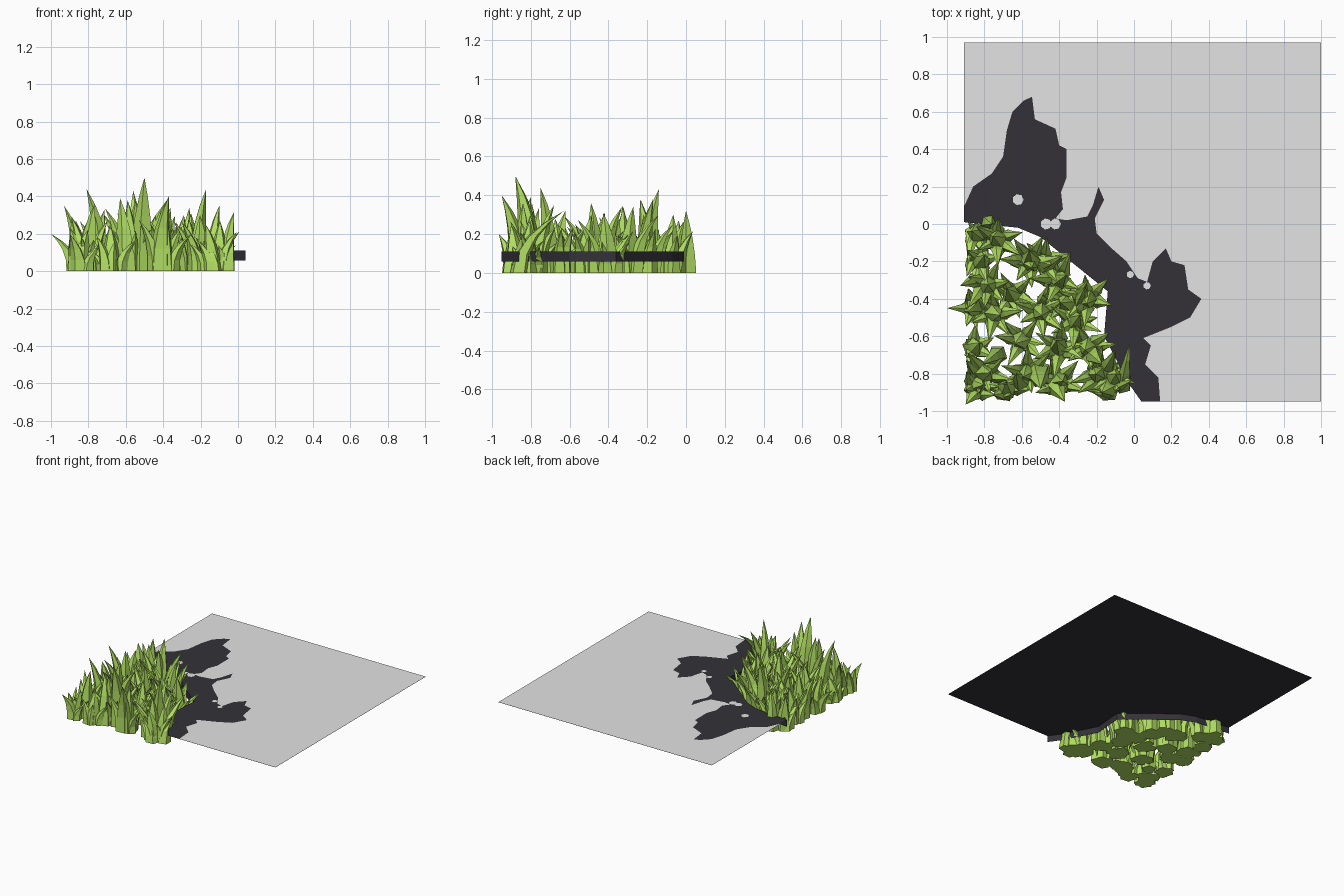
import bpy, bmesh, math, random
from mathutils import Vector

if "Cube" in bpy.data.objects:
    bpy.data.objects.remove(bpy.data.objects["Cube"])

random.seed(7)
TOP, LOW = 0.112, 0.058


def material(name, rgb):
    m = bpy.data.materials.new(name)
    m.diffuse_color = (*rgb, 1)
    m.use_nodes = True
    m.node_tree.nodes["Principled BSDF"].inputs["Base Color"].default_value = m.diffuse_color
    return m


green = material("grass green", (0.44, 0.73, 0.125))
grey = material("light grey", (0.77, 0.77, 0.77))
dark = material("charcoal", (0.033, 0.031, 0.038))


def finish(bm, name, mat):
    me = bpy.data.meshes.new(name)
    bm.to_mesh(me)
    bm.free()
    ob = bpy.data.objects.new(name, me)
    bpy.context.collection.objects.link(ob)
    me.materials.append(mat)
    return ob


def sheet(name, pts, z, mat):
    bm = bmesh.new()
    f = bm.faces.new([bm.verts.new((x, y, z)) for x, y in pts])
    f.normal_update()
    bmesh.ops.triangulate(bm, faces=[f], ngon_method='EAR_CLIP')
    return finish(bm, name, mat)


# Ground sheet with its front left corner cut away
cut = [(-.91, .01), (-.62, -.02), (-.5, -.07), (-.14, -.36),
       (-.16, -.6), (-.03, -.85), (.04, -.95)]
corners = [(1, -.95), (1, .97), (-.91, .97)]
# Ragged border between the dark patch and the light ground
patch = [(-.91, .09), (-.86, .2), (-.76, .27), (-.7, .36), (-.68, .5), (-.65, .6),
         (-.59, .66), (-.545, .68), (-.53, .56), (-.42, .51), (-.4, .42), (-.36, .4),
         (-.36, .25), (-.39, .17), (-.38, .08), (-.42, .03), (-.36, .02), (-.25, .04),
         (-.22, .1), (-.19, .2), (-.16, .13), (-.21, .03), (-.2, -.05), (-.12, -.13),
         (-.04, -.2), (.02, -.29), (.07, -.31), (.1, -.2), (.17, -.13), (.2, -.2),
         (.27, -.22), (.29, -.35), (.36, -.4), (.3, -.5), (.2, -.55), (.05, -.61),
         (.09, -.65), (.06, -.75), (.13, -.82), (.14, -.95)]
sheet("light_ground", patch + corners, TOP, grey)
sheet("dark_ground", cut + patch[::-1], TOP, dark)
sheet("ground_underside", (cut + corners)[::-1], TOP - .002, dark)

# Light speckles in the dark patch
for i, (x, y, r) in enumerate([(-.62, .13, .03), (-.47, .0, .03), (-.42, .0, .03),
                               (-.02, -.27, .02), (.07, -.33, .02)]):
    ring = [(x + r * math.cos(a * math.tau / 7), y + r * math.sin(a * math.tau / 7))
            for a in range(7)]
    sheet(f"ground_speckle_{i}", ring, TOP + .002, grey)

# Short wall hanging below the cut edge
bm = bmesh.new()
rows = [[bm.verts.new((x, y, z)) for x, y in cut] for z in (LOW, TOP - .002)]
for i in range(len(cut) - 1):
    bm.faces.new([rows[0][i], rows[0][i + 1], rows[1][i + 1], rows[1][i]])
finish(bm, "cut_edge_wall", dark)


def blade(bm, base, tip, radius, sides=5):
    """Tapering faceted blade that curves out from base to tip."""
    base, tip = Vector(base), Vector(tip)
    turn = random.uniform(0, math.tau)
    lean = Vector((tip.x - base.x, tip.y - base.y, 0))
    rings = []
    for t, w in ((0, 1), (.3, .85), (.58, .6), (.8, .33)):
        c = base + lean * t ** 2.2
        c.z = tip.z * t
        rings.append([bm.verts.new((c.x + radius * w * math.cos(turn + k * math.tau / sides),
                                    c.y + radius * w * math.sin(turn + k * math.tau / sides),
                                    c.z)) for k in range(sides)])
    end = bm.verts.new(tip)
    bm.faces.new(rings[0][::-1])
    for lo, hi in zip(rings, rings[1:]):
        for k in range(sides):
            n = (k + 1) % sides
            bm.faces.new([lo[k], lo[n], hi[n], hi[k]])
    for k in range(sides):
        bm.faces.new([rings[-1][k], rings[-1][(k + 1) % sides], end])


def clamp(v, lo, hi):
    return max(lo, min(hi, v))


def in_gap(x, y):
    """True inside the cut-away corner of the ground."""
    poly, hit = cut + [(-.95, -.97), (-.95, .01)], False
    for (ax, ay), (bx, by) in zip(poly, poly[1:] + poly[:1]):
        if (ay > y) != (by > y) and x < ax + (y - ay) * (bx - ax) / (by - ay):
            hit = not hit
    return hit


def pull_in(x, y, margin):
    """Slide a point toward the middle of the grass until it clears the cut edge."""
    for _ in range(40):
        if in_gap(x + margin, y + margin):
            break
        x, y = x + (-.55 - x) * .04, y + (-.6 - y) * .04
    return x, y


# Grass clumps: x, y, height
clumps = [(-.84, -.05, .27), (-.73, -.08, .3), (-.56, -.2, .38), (-.78, -.33, .34),
          (-.86, -.45, .28), (-.4, -.3, .34), (-.25, -.4, .31), (-.5, -.47, .36),
          (-.31, -.52, .3), (-.75, -.48, .33), (-.8, -.8, .36), (-.6, -.62, .27),
          (-.57, -.8, .38), (-.4, -.66, .32), (-.4, -.84, .36), (-.2, -.8, .3),
          (-.25, -.66, .28), (-.1, -.82, .27), (-.14, -.88, .25), (-.86, -.66, .2),
          (-.68, -.88, .25), (-.84, -.86, .22), (-.65, -.38, .28), (-.82, -.2, .28),
          (-.48, -.2, .3), (-.36, -.42, .28)]
bm = bmesh.new()
for x, y, h in clumps:
    spin = random.uniform(0, math.tau)
    blade(bm, (x, y, 0), (x + random.uniform(-.04, .04), y + random.uniform(-.04, .04), h),
          .06)
    for k in range(6):
        a = spin + k * math.tau / 6 + random.uniform(-.3, .3)
        d = random.uniform(.03, .06)
        bh = h * random.uniform(.45, .9)
        out = d + random.uniform(.06, .09) + .12 * bh
        r = .032 + .05 * bh
        bx, by = pull_in(clamp(x + d * math.cos(a), -.87, -.04),
                         clamp(y + d * math.sin(a), -.91, .01), .03)
        tx, ty = pull_in(clamp(x + out * math.cos(a), -.96, .01),
                         clamp(y + out * math.sin(a), -.955, .035), -.05)
        blade(bm, (bx, by, 0), (tx, ty, bh), r)
finish(bm, "grass_clumps", green)

# Tallest and outermost blades that shape the silhouette
bm = bmesh.new()
for base, tip, r in [((-.51, -.8, 0), (-.5, -.88, .5), .075),
                     ((-.22, -.7, 0), (-.17, -.75, .44), .055),
                     ((-.55, -.2, 0), (-.56, -.14, .43), .065),
                     ((-.73, -.7, 0), (-.81, -.75, .44), .055),
                     ((-.42, -.86, 0), (-.37, -.95, .4), .065),
                     ((-.6, -.84, 0), (-.63, -.8, .39), .065),
                     ((-.88, -.45, 0), (-1, -.45, .2), .045),
                     ((-.85, -.3, 0), (-.93, -.33, .35), .045),
                     ((-.14, -.76, 0), (-.1, -.68, .35), .05),
                     ((-.06, -.86, 0), (-.02, -.63, .32), .05),
                     ((-.78, .01, 0), (-.76, .0, .32), .05),
                     ((-.48, -.22, 0), (-.38, -.17, .38), .055),
                     ((-.28, -.42, 0), (-.26, -.33, .34), .05),
                     ((-.85, -.9, 0), (-.9, -.965, .2), .05)]:
    blade(bm, base, tip, r)
finish(bm, "tall_blades", green)
